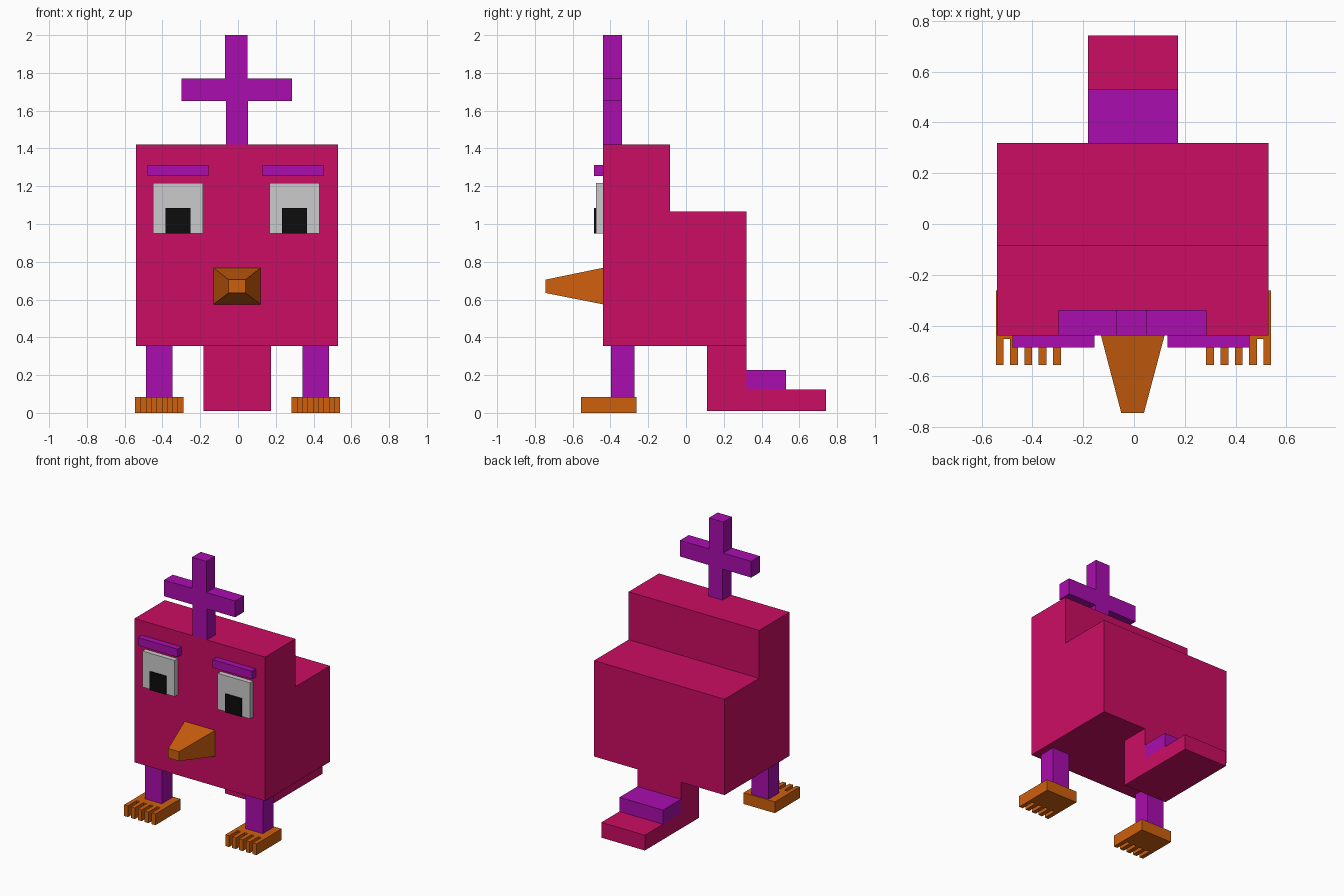
import bpy, bmesh

if "Cube" in bpy.data.objects:
    bpy.data.objects.remove(bpy.data.objects["Cube"])


def material(name, rgb):
    m = bpy.data.materials.new(name)
    m.diffuse_color = (*rgb, 1)
    m.use_nodes = True
    m.node_tree.nodes["Principled BSDF"].inputs["Base Color"].default_value = m.diffuse_color
    return m


CRIMSON = material("crimson", (0.60, 0.004, 0.125))
PURPLE = material("purple", (0.40, 0.004, 0.42))
ORANGE = material("orange", (0.62, 0.115, 0.004))
BLACK = material("black", (0.004, 0.004, 0.004))


def prism(name, profile, axis, lo, hi, mat=None):
    """Extrude a 2D profile along an axis, from lo to hi."""
    bm = bmesh.new()
    face = bm.faces.new([bm.verts.new(p[:axis] + (lo,) + p[axis:]) for p in profile])
    new = bmesh.ops.extrude_face_region(bm, geom=[face])["geom"]
    for v in new:
        if isinstance(v, bmesh.types.BMVert):
            v.co[axis] = hi
    bmesh.ops.recalc_face_normals(bm, faces=bm.faces)
    mesh = bpy.data.meshes.new(name)
    bm.to_mesh(mesh)
    bm.free()
    if mat:
        mesh.materials.append(mat)
    ob = bpy.data.objects.new(name, mesh)
    bpy.context.collection.objects.link(ob)
    return ob


def box(name, x, y, z, mat=None):
    return prism(name, [(x[0], y[0]), (x[1], y[0]), (x[1], y[1]), (x[0], y[1])],
                 2, z[0], z[1], mat)


# Stepped body and L-shaped tail, drawn as side profiles
prism("body", [(-0.44, 0.355), (0.32, 0.355), (0.32, 1.065), (-0.085, 1.065),
               (-0.085, 1.42), (-0.44, 1.42)], 0, -0.54, 0.53, CRIMSON)
prism("tail", [(0.11, 0.01), (0.742, 0.01), (0.742, 0.123), (0.32, 0.123),
               (0.32, 0.355), (0.11, 0.355)], 0, -0.182, 0.174, CRIMSON)
box("tail_block", (-0.182, 0.174), (0.32, 0.53), (0.123, 0.228), PURPLE)

# Cross-shaped crest
box("crest_stem_lower", (-0.064, 0.053), (-0.44, -0.338), (1.42, 1.65), PURPLE)
box("crest_stem_upper", (-0.069, 0.049), (-0.44, -0.338), (1.65, 2.0), PURPLE)
box("crest_arm_left", (-0.298, -0.069), (-0.44, -0.338), (1.65, 1.77), PURPLE)
box("crest_arm_right", (0.049, 0.285), (-0.44, -0.338), (1.65, 1.77), PURPLE)

# Tapered beak
beak = box("beak", (-0.13, 0.12), (-0.745, -0.44), (0.575, 0.768), ORANGE)
for v in beak.data.vertices:
    if v.co.y < -0.6:
        v.co.x = -0.05 if v.co.x < 0 else 0.039
        v.co.z = 0.635 if v.co.z < 0.67 else 0.705

# Paired parts: eyes, brows, legs and toed feet
for side, eye, brow, leg, foot in (("left", -0.3175, -0.3175, -0.416, -0.4165),
                                   ("right", 0.299, 0.293, 0.411, 0.4125)):
    box("eye_" + side, (eye - 0.132, eye + 0.132), (-0.476, -0.44), (0.95, 1.217))
    box("pupil_" + side, (eye - 0.066, eye + 0.066), (-0.486, -0.476), (0.95, 1.085), BLACK)
    box("brow_" + side, (brow - 0.162, brow + 0.162), (-0.486, -0.44), (1.253, 1.313), PURPLE)
    box("leg_" + side, (leg - 0.07, leg + 0.07), (-0.397, -0.272), (0.083, 0.355), PURPLE)
    outline = [(foot + 0.128, -0.262), (foot - 0.128, -0.262)]
    for i in range(5):
        a = foot - 0.128 + i * 0.0562
        b = a + 0.0312
        outline += [(a, -0.453), (a, -0.555), (b, -0.555), (b, -0.453)]
    # the outermost toe edges run straight into the heel
    outline = outline[:2] + outline[3:-1]
    prism("foot_" + side, outline, 2, 0.0, 0.083, ORANGE)
